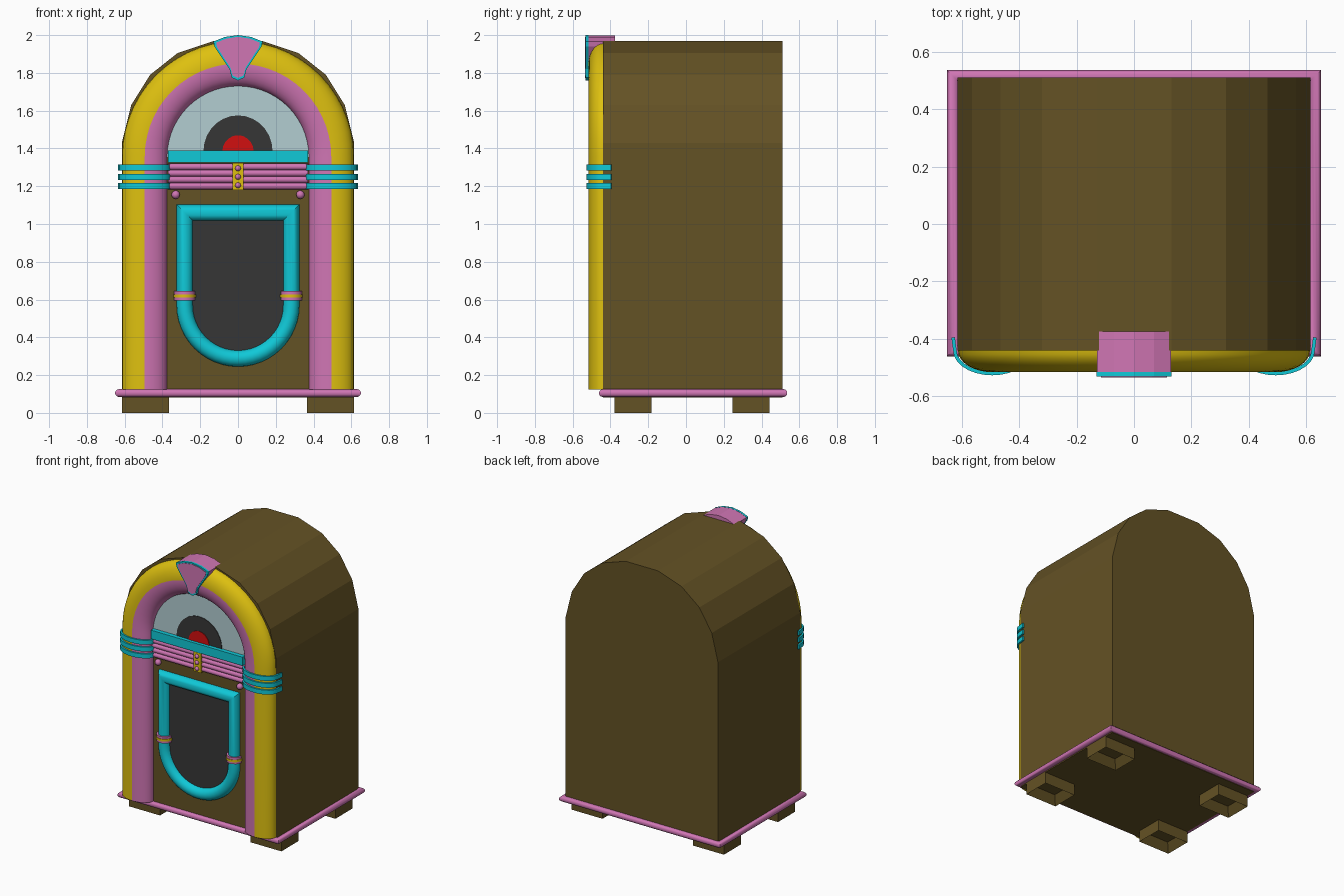
import bpy, bmesh, math
from mathutils import Vector

cube = bpy.data.objects.get("Cube")
if cube:
    bpy.data.objects.remove(cube, do_unlink=True)


def material(name, r, g, b):
    m = bpy.data.materials.new(name)
    m.use_nodes = True
    m.diffuse_color = (r, g, b, 1)
    m.node_tree.nodes["Principled BSDF"].inputs["Base Color"].default_value = (r, g, b, 1)
    return m


BROWN = material("brown wood", 0.127, 0.084, 0.018)
YELLOW = material("yellow", 0.73, 0.53, 0.005)
PINK = material("pink", 0.63, 0.18, 0.456)
CYAN = material("cyan", 0.005, 0.58, 0.68)
GREY = material("dark grey", 0.037, 0.037, 0.037)
PALE = material("pale blue", 0.445, 0.61, 0.64)
RED = material("red", 0.64, 0.005, 0.005)


def finish(name, bm, mats, smooth=False):
    bmesh.ops.recalc_face_normals(bm, faces=bm.faces)
    mesh = bpy.data.meshes.new(name)
    bm.to_mesh(mesh)
    bm.free()
    for m in mats:
        mesh.materials.append(m)
    ob = bpy.data.objects.new(name, mesh)
    bpy.context.collection.objects.link(ob)
    if smooth:
        bpy.ops.object.select_all(action='DESELECT')
        ob.select_set(True)
        bpy.context.view_layer.objects.active = ob
        bpy.ops.object.shade_smooth_by_angle(angle=math.radians(35))
    return ob


def slab(name, outline, y0, y1, mat):
    """Extrude an (x, z) outline from y0 to y1."""
    bm = bmesh.new()
    face = bm.faces.new([bm.verts.new((x, y0, z)) for x, z in outline])
    ext = bmesh.ops.extrude_face_region(bm, geom=[face])
    verts = [g for g in ext["geom"] if isinstance(g, bmesh.types.BMVert)]
    bmesh.ops.translate(bm, verts=verts, vec=(0, y1 - y0, 0))
    return finish(name, bm, [mat])


def box(name, x0, x1, y0, y1, z0, z1, mat):
    return slab(name, [(x0, z0), (x1, z0), (x1, z1), (x0, z1)], y0, y1, mat)


def arc(cx, cz, rx, rz, a0, a1, n):
    angles = [math.radians(a0 + (a1 - a0) * i / n) for i in range(n + 1)]
    return [(cx + rx * math.cos(a), cz + rz * math.sin(a)) for a in angles]


def sweep(name, path, profile, mats, closed=False, upright=True, rule=None):
    """Mitred sweep of (outward, height) profile along a flat path.
    Upright paths lie in x-z, others in x-y; rule(profile index) picks the material."""
    bm = bmesh.new()
    pts = [Vector(p) for p in path]
    n, k, rings = len(pts), len(profile), []
    for i, p in enumerate(pts):
        before = p - pts[i - 1] if (closed or i > 0) else pts[1] - p
        after = pts[(i + 1) % n] - p if (closed or i < n - 1) else before
        na, nb = [Vector((d.y, -d.x)).normalized() for d in (before, after)]
        normal = (na + nb) / (1 + na.dot(nb))
        ring = []
        for o, h in profile:
            q = p + normal * o
            ring.append(bm.verts.new((q.x, h, q.y) if upright else (q.x, q.y, h)))
        rings.append(ring)
    for i in range(n if closed else n - 1):
        a, b = rings[i], rings[(i + 1) % n]
        for j in range(k):
            f = bm.faces.new((a[j], a[(j + 1) % k], b[(j + 1) % k], b[j]))
            f.material_index = rule(j) if rule else 0
    if not closed:
        bm.faces.new(rings[0])
        bm.faces.new(rings[-1])
    return finish(name, bm, mats, True)


def rod(name, centre, radius, length, axis, mat, segments=16):
    bm = bmesh.new()
    bmesh.ops.create_cone(bm, cap_ends=True, segments=segments, radius1=radius,
                          radius2=radius, depth=length)
    ob = finish(name, bm, [mat], True)
    ob.location = centre
    if axis == 'X':
        ob.rotation_euler.y = math.pi / 2
    return ob


def ball(name, centre, radius, mat):
    bm = bmesh.new()
    bmesh.ops.create_uvsphere(bm, u_segments=16, v_segments=10, radius=radius)
    ob = finish(name, bm, [mat], True)
    ob.location = centre
    return ob


FRONT = -0.44
ARCH_Z = 1.355

# cabinet with a faceted arched top
half = [(0.615, 0.082), (0.615, 1.43), (0.565, 1.63), (0.465, 1.79), (0.32, 1.905), (0.13, 1.968)]
slab("cabinet", half + [(-x, z) for x, z in reversed(half)], FRONT, 0.51, BROWN)

# base trim
corners = [(-0.63, FRONT), (0.63, FRONT), (0.63, 0.515), (-0.63, 0.515)]
sweep("base_trim", corners, arc(0, 0.105, 0.021, 0.021, 0, 330, 11), [PINK],
      closed=True, upright=False)

# hollow feet
for side, sx in (("left", 1), ("right", -1)):
    for end, cy in (("front", -0.28), ("back", 0.343)):
        foot = box(f"{side}_{end}_foot", sx * 0.49 - 0.125, sx * 0.49 + 0.125,
                   cy - 0.098, cy + 0.098, 0, 0.085, BROWN)
        bm = bmesh.new()
        bm.from_mesh(foot.data)
        bm.faces.ensure_lookup_table()
        under = min(bm.faces, key=lambda f: f.calc_center_median().z)
        bmesh.ops.inset_region(bm, faces=[under], thickness=0.05)
        bmesh.ops.translate(bm, verts=under.verts, vec=(0, 0, 0.06))
        bm.to_mesh(foot.data)
        bm.free()

# two-tone arch tube: pink inner half, yellow outer half
RAD = 0.494
path = [(-RAD, 0.125)] + arc(0, ARCH_Z, RAD, RAD, 180, 0, 28) + [(RAD, 0.125)]
section = arc(0, FRONT, 0.119, 0.076, 0, -180, 16)
sweep("arch_tube", path, section, [YELLOW, PINK],
      rule=lambda j: 0 if (section[j][0] + section[(j + 1) % 17][0]) * path[0][0] > 0 else 1)

# upper window with half record
slab("upper_window", arc(0, ARCH_Z, 0.38, 0.38, 0, 180, 28), FRONT, FRONT - 0.004, PALE)
slab("record", arc(0, 1.385, 0.183, 0.19, 0, 180, 14), FRONT, FRONT - 0.008, GREY)
slab("record_label", arc(0, 1.385, 0.083, 0.085, 0, 180, 10), FRONT, FRONT - 0.012, RED)

# grille band: ledge, rods and button plate
box("window_ledge", -0.37, 0.37, FRONT, -0.475, 1.325, 1.388, CYAN)
for i in range(4):
    rod(f"grille_rod_{i + 1}", (0, FRONT - 0.005, 1.303 - i * 0.034), 0.0175, 0.74, 'X', PINK)
box("button_plate", -0.03, 0.03, FRONT, -0.472, 1.18, 1.322, YELLOW)
for i in range(3):
    ball(f"button_{i + 1}", (0, -0.473, 1.295 - i * 0.045), 0.015, PINK)

# door panel and half-round frame
W, DOOR_Z = 0.282, 0.57
door = [(W, 1.06)] + arc(0, DOOR_Z, W, W, 0, -180, 24) + [(-W, 1.06)]
slab("door_panel", door, FRONT, FRONT - 0.005, GREY)
sweep("door_frame", door, arc(0, FRONT, 0.043, 0.043, 0, -180, 10), [CYAN], closed=True)

for side, sx in (("left", 1), ("right", -1)):
    ball(f"{side}_knob", (sx * 0.33, FRONT - 0.01, 1.155), 0.022, PINK)
    # striped collars on the door frame
    for i, mat in enumerate((PINK, YELLOW, PINK)):
        rod(f"{side}_collar_{i + 1}", (sx * W, FRONT, 0.604 + i * 0.016),
            0.06 if i == 1 else 0.056, 0.016, 'Z', mat)
    # clips wrapped round the arch tube
    wrap = [(0.63, -0.395)] + arc(RAD, FRONT, 0.13, 0.081, 0, -180, 14)
    for i in range(3):
        z = 1.2 + i * 0.05
        bar = [(-0.006, z - 0.016), (0.006, z - 0.016), (0.006, z + 0.016), (-0.006, z + 0.016)]
        sweep(f"{side}_clip_{i + 1}", [(sx * x, y) for x, y in wrap], bar, [CYAN], upright=False)

# keystone crest
right = [(0, 1.76), (0.033, 1.775), (0.045, 1.82), (0.062, 1.845), (0.125, 1.94), (0.13, 1.966),
         (0.07, 1.99)]
crest = right + [(0, 2.0)] + [(-x, z) for x, z in reversed(right[1:])]


def shrunk(margin):
    cz = 1.9
    return [(x * (1 - margin / 0.1), cz + (z - cz) * (1 - margin / 0.12)) for x, z in crest]


slab("crest_block", shrunk(0.001), -0.375, -0.52, PINK)
slab("crest_rim", crest, -0.515, -0.531, CYAN)
slab("crest_face", shrunk(0.011), -0.53, -0.534, PINK)
